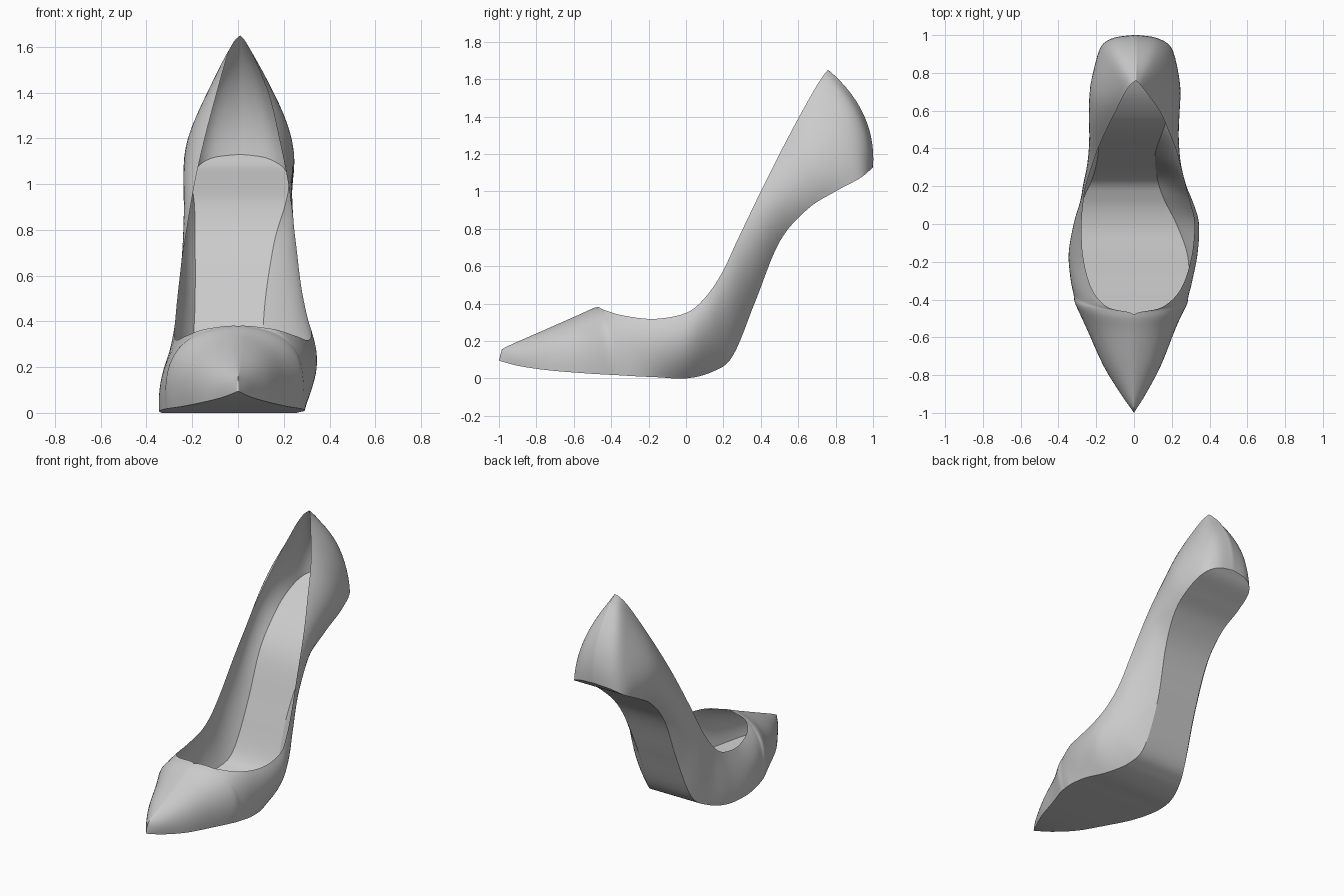
import bpy, bmesh
from mathutils import Vector

if "Cube" in bpy.data.objects:
    bpy.data.objects.remove(bpy.data.objects["Cube"])

# Stations toe -> heel: sole y, sole z, top y, top z, mid offset y, mid offset z
STATIONS = [
    (-1.0, .095, -.985, .155, 0, 0), (-.9, .068, -.93, .183, 0, .015),
    (-.75, .045, -.75, .262, 0, .04), (-.55, .028, -.58, .337, 0, .06),
    (-.42, .02, -.48, .38, 0, .08), (-.36, .017, -.44, .367, 0, .05),
    (-.28, .012, -.34, .337, 0, .03), (-.15, .006, -.17, .318, 0, .01),
    (0, 0, 0, .35, 0, 0), (.14, .035, .1, .43, 0, 0),
    (.25, .12, .19, .56, 0, 0), (.37, .41, .28, .75, 0, 0),
    (.5, .73, .4, 1.0, 0, 0), (.65, .905, .5, 1.2, 0, 0),
    (.8, 1.0, .6, 1.39, 0, 0), (.93, 1.07, .69, 1.55, .03, .01),
    (.985, 1.115, .735, 1.62, .06, .02), (1.0, 1.13, .76, 1.65, .07, .02)]
# Side widths per station: sole x, mid x, top x
RIGHT = [
    (0, 0, 0), (.06, .047, 0), (.14, .115, 0), (.215, .18, 0), (.265, .235, 0),
    (.28, .27, .15), (.292, .305, .25), (.28, .335, .305), (.225, .335, .32),
    (.155, .295, .3), (.122, .25, .275), (.112, .225, .252), (.155, .232, .22),
    (.205, .24, .18), (.222, .235, .135), (.2, .18, .07), (.12, .11, .035), (.01, .01, .01)]
LEFT = [
    (0, 0, 0), (-.068, -.052, 0), (-.16, -.13, 0), (-.245, -.205, 0), (-.3, -.255, 0),
    (-.318, -.285, -.14), (-.335, -.315, -.225), (-.345, -.33, -.27), (-.315, -.315, -.277),
    (-.265, -.285, -.27), (-.217, -.265, -.258), (-.19, -.245, -.232), (-.187, -.237, -.19),
    (-.19, -.237, -.145), (-.2, -.22, -.095), (-.18, -.16, -.05), (-.11, -.1, -.02), (.01, .01, .01)]
SUB, ROWS, VAMP = 6, 14, 4


def spline(rows):
    """Catmull-Rom samples through rows of equal length."""
    out, n = [], len(rows)
    for i in range(n - 1):
        q = [rows[max(0, min(n - 1, i + k))] for k in (-1, 0, 1, 2)]
        for s in range(SUB):
            t = s / SUB
            out.append([.5 * (2 * b + (c - a) * t + (2 * a - 5 * b + 4 * c - d) * t * t
                              + (3 * b - a - 3 * c + d) * t ** 3) for a, b, c, d in zip(*q)])
    return out + [list(rows[-1])]


def side_grid(widths):
    """Columns of points from sole edge to ridge or rim."""
    grid = []
    for i, (s, w) in enumerate(zip(spline(STATIONS), spline(widths))):
        by, bz, ty, tz, dy, dz = s
        bx, mx, tx = w
        if i <= VAMP * SUB:
            tx = 0
        b, t = Vector((bx, by, bz)), Vector((tx, ty, tz))
        m = Vector((mx, (by + ty) / 2 + dy, (bz + tz) / 2 + dz))
        col = []
        for j in range(ROWS + 1):
            v = j / ROWS
            col.append(b * (1 - v) * (1 - 2 * v) + m * 4 * v * (1 - v) + t * v * (2 * v - 1))
        grid.append(col)
    return grid


def make(name, grids, outward):
    bm = bmesh.new()
    for g in grids:
        vs = [[bm.verts.new(p) for p in col] for col in g]
        for a, b in zip(vs, vs[1:]):
            for j in range(len(a) - 1):
                bm.faces.new((a[j], b[j], b[j + 1], a[j + 1]))
    bmesh.ops.remove_doubles(bm, verts=bm.verts, dist=.0004)
    bmesh.ops.dissolve_degenerate(bm, edges=bm.edges, dist=.0001)
    bmesh.ops.recalc_face_normals(bm, faces=bm.faces)
    if sum(outward(f) * f.calc_area() for f in bm.faces) < 0:
        bmesh.ops.reverse_faces(bm, faces=bm.faces)
    for f in bm.faces:
        f.smooth = True
    me = bpy.data.meshes.new(name)
    bm.to_mesh(me)
    bm.free()
    ob = bpy.data.objects.new(name, me)
    bpy.context.collection.objects.link(ob)
    return ob


right, left = side_grid(RIGHT), side_grid(LEFT)

# Upper: both side walls joined at the toe ridge and heel seam
make("shoe_upper", [right, left], lambda f: f.normal.x * f.calc_center_median().x)

# Sole: ruled surface between the two lower edges
sole = [[l[0].lerp(r[0], k / 10) for k in range(11)] for l, r in zip(left, right)]
make("shoe_sole", [sole], lambda f: -f.normal.z)
